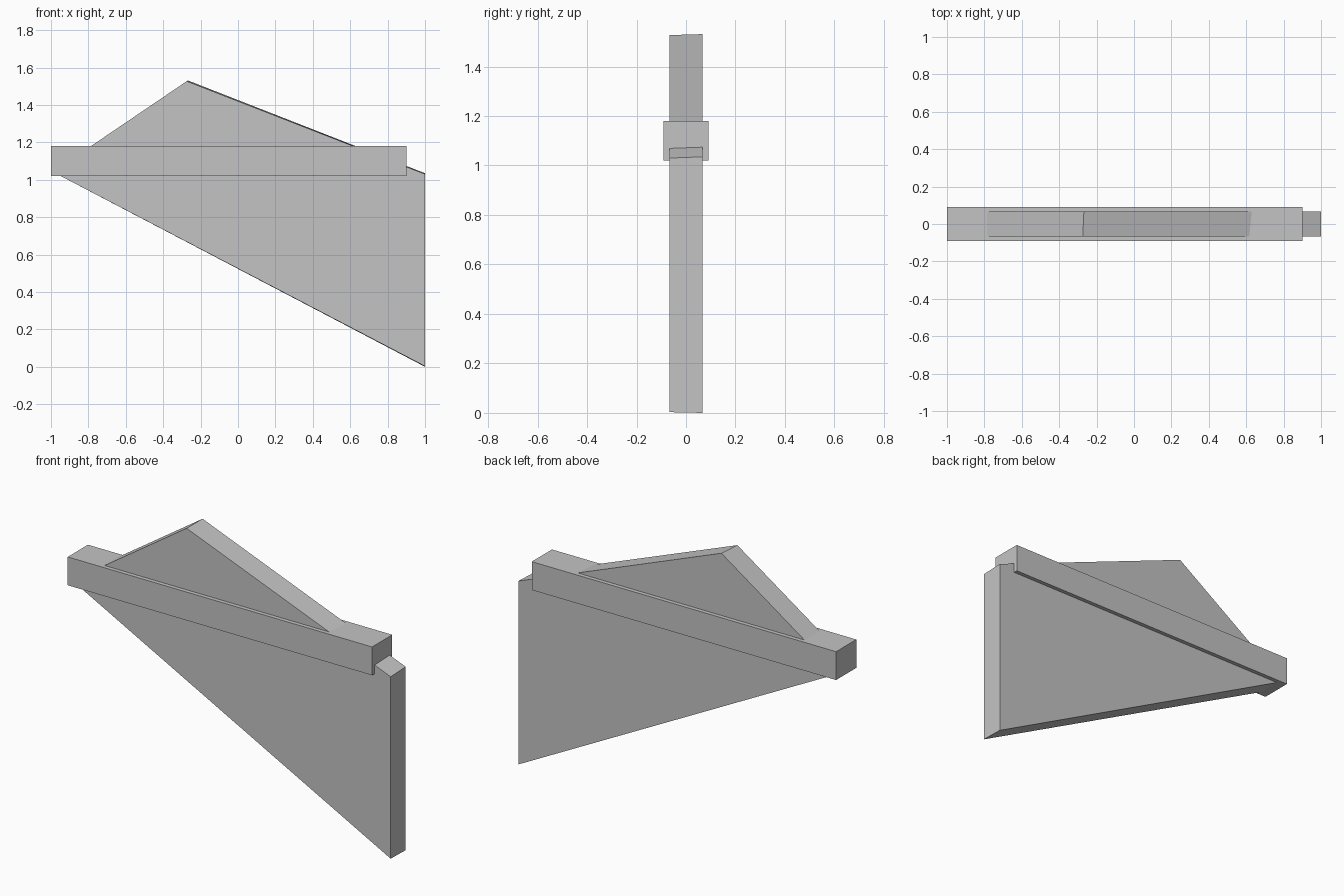
import bpy
import bmesh

cube = bpy.data.objects.get("Cube")
if cube:
    bpy.data.objects.remove(cube, do_unlink=True)

grey = bpy.data.materials.new("light_grey")
grey.use_nodes = True
colour = (0.55, 0.55, 0.55, 1)
grey.diffuse_color = colour
grey.node_tree.nodes["Principled BSDF"].inputs["Base Color"].default_value = colour


def slab(name, front, back, half_depth):
    """Solid between matching front and back outlines, given as (x, z)."""
    bm = bmesh.new()
    f = [bm.verts.new((x, -half_depth, z)) for x, z in front]
    b = [bm.verts.new((x, half_depth, z)) for x, z in back]
    bm.faces.new(f)
    bm.faces.new(b[::-1])
    for i in range(len(f)):
        j = (i + 1) % len(f)
        bm.faces.new((f[i], b[i], b[j], f[j]))
    bmesh.ops.recalc_face_normals(bm, faces=bm.faces)
    mesh = bpy.data.meshes.new(name)
    bm.to_mesh(mesh)
    bm.free()
    mesh.materials.append(grey)
    obj = bpy.data.objects.new(name, mesh)
    bpy.context.collection.objects.link(obj)
    return obj


# Kite-shaped panel, its long upper edge very slightly tilted to the front
panel_front = [(1, 0.003), (1, 1.03), (-0.274, 1.527), (-0.99, 1.042)]
panel_back = [(1, 0), (1, 1.035), (-0.268, 1.531), (-0.99, 1.042)]
slab("kite_panel", panel_front, panel_back, 0.067)

# Straight beam running across the panel
beam = [(-1, 1.02), (0.9, 1.02), (0.9, 1.18), (-1, 1.18)]
slab("cross_beam", beam, beam, 0.09)
